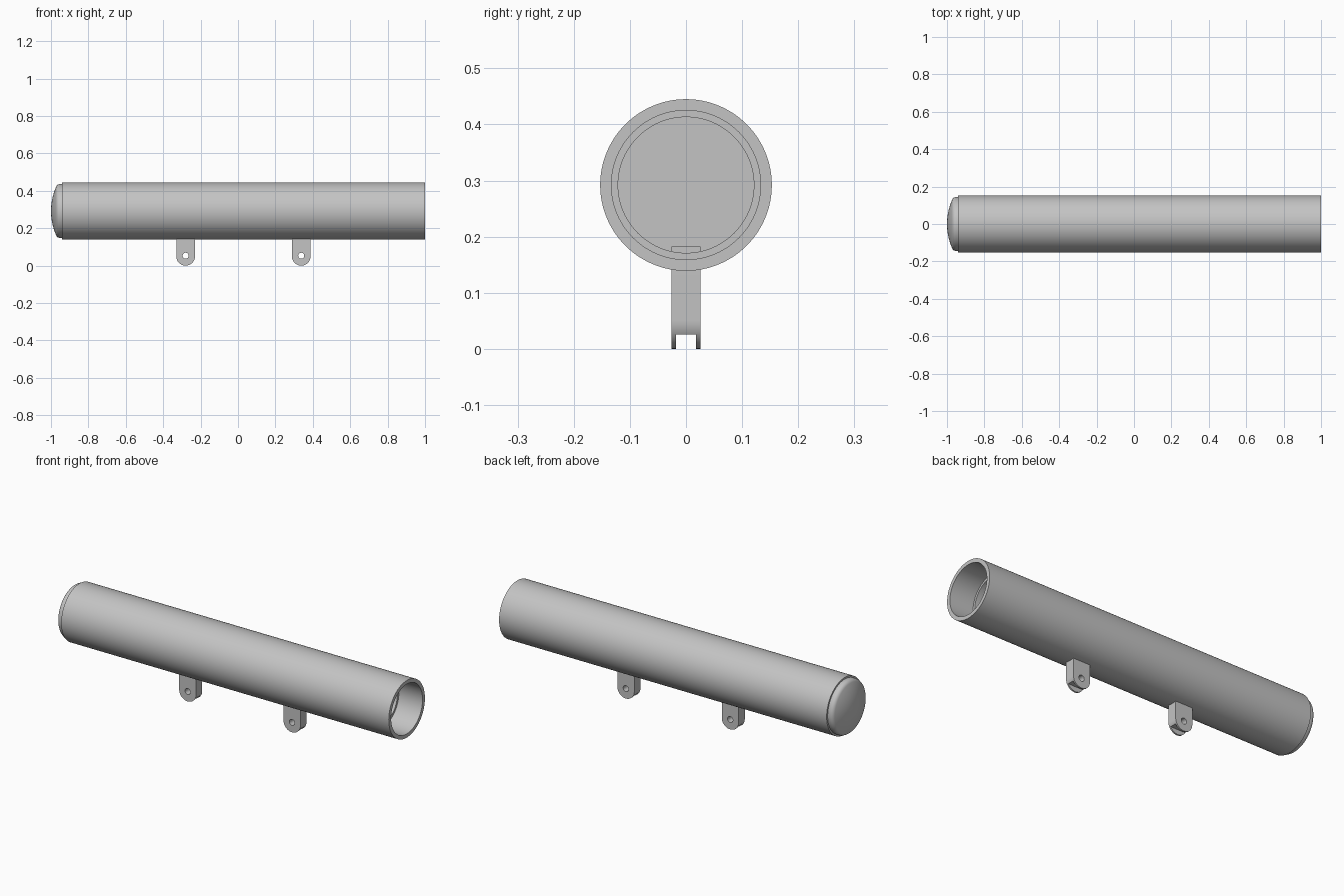
import bpy, bmesh, math
from mathutils import Matrix, Vector

cube = bpy.data.objects.get("Cube")
if cube:
    bpy.data.objects.remove(cube, do_unlink=True)

AXIS_Z = 0.292

grey = bpy.data.materials.new("satin grey")
grey.use_nodes = True
grey.diffuse_color = (0.55, 0.55, 0.55, 1)
grey.node_tree.nodes["Principled BSDF"].inputs["Base Color"].default_value = grey.diffuse_color


def finish(bm, name):
    bmesh.ops.recalc_face_normals(bm, faces=bm.faces)
    mesh = bpy.data.meshes.new(name)
    bm.to_mesh(mesh)
    bm.free()
    obj = bpy.data.objects.new(name, mesh)
    bpy.context.collection.objects.link(obj)
    mesh.materials.append(grey)
    return obj


def smooth(obj, angle=30):
    bpy.ops.object.select_all(action="DESELECT")
    obj.select_set(True)
    bpy.context.view_layer.objects.active = obj
    bpy.ops.object.shade_smooth_by_angle(angle=math.radians(angle))


def lathe(name, profile, steps=96):
    """Spin (x, radius) points about the tube axis."""
    bm = bmesh.new()
    verts = [bm.verts.new((x, 0, AXIS_Z + r)) for x, r in profile]
    edges = [bm.edges.new(pair) for pair in zip(verts, verts[1:])]
    bmesh.ops.spin(bm, geom=verts + edges, cent=(0, 0, AXIS_Z), axis=(1, 0, 0),
                   angle=math.tau, steps=steps, use_merge=True)
    bmesh.ops.remove_doubles(bm, verts=bm.verts, dist=0.0001)
    obj = finish(bm, name)
    smooth(obj)
    return obj


# Tube with a stepped bore, closed at its far end
lathe("tube", [(-0.93, 0), (-0.93, 0.121), (0.86, 0.121), (0.86, 0.133),
               (1, 0.133), (1, 0.153), (-0.94, 0.153), (-0.94, 0)])

# Domed end cap: rounded shoulder running into a shallow crown
shoulder = [(-0.952 - 0.022 * math.sin(a), 0.122 + 0.022 * math.cos(a))
            for a in (math.radians(10 * i) for i in range(8))]
edge_x, edge_r = shoulder[-1]
crown = [(-1 + (edge_x + 1) * t * t, edge_r * t)
         for t in (1 - i / 8 for i in range(1, 9))]
lathe("end_cap", [(-0.938, 0), (-0.938, 0.144)] + shoulder + crown)


def cut(obj, cutter):
    mod = obj.modifiers.new("cut", "BOOLEAN")
    mod.operation = "DIFFERENCE"
    mod.solver = "EXACT"
    mod.object = cutter
    bpy.ops.object.select_all(action="DESELECT")
    obj.select_set(True)
    bpy.context.view_layer.objects.active = obj
    bpy.ops.object.modifier_apply(modifier=mod.name)
    bpy.data.objects.remove(cutter, do_unlink=True)


def lug(name, x):
    # Rounded-end plate
    width, half_y, top = 0.05, 0.026, 0.182
    outline = [(x + width, top), (x - width, top)]
    outline += [(x - width * math.cos(a), width - width * math.sin(a))
                for a in (math.pi * i / 32 for i in range(33))]
    bm = bmesh.new()
    face = bm.faces.new([bm.verts.new((px, -half_y, pz)) for px, pz in outline])
    extruded = bmesh.ops.extrude_face_region(bm, geom=[face])["geom"]
    moved = [g for g in extruded if isinstance(g, bmesh.types.BMVert)]
    bmesh.ops.translate(bm, verts=moved, vec=(0, 2 * half_y, 0))
    obj = finish(bm, name)

    # Pin hole
    bm = bmesh.new()
    bmesh.ops.create_cone(bm, cap_ends=True, segments=32, radius1=0.016, radius2=0.016,
                          depth=0.2, matrix=Matrix.Translation((x, 0, 0.053))
                          @ Matrix.Rotation(math.pi / 2, 4, "X"))
    cut(obj, finish(bm, "hole_cutter"))

    # Slot across the lower end
    bm = bmesh.new()
    bmesh.ops.create_cube(bm, size=1, matrix=Matrix.Translation((x, 0, -0.024))
                          @ Matrix.Diagonal(Vector((0.2, 0.036, 0.1, 1))))
    cut(obj, finish(bm, "slot_cutter"))
    smooth(obj)


lug("right_lug", -0.28)
lug("left_lug", 0.338)
